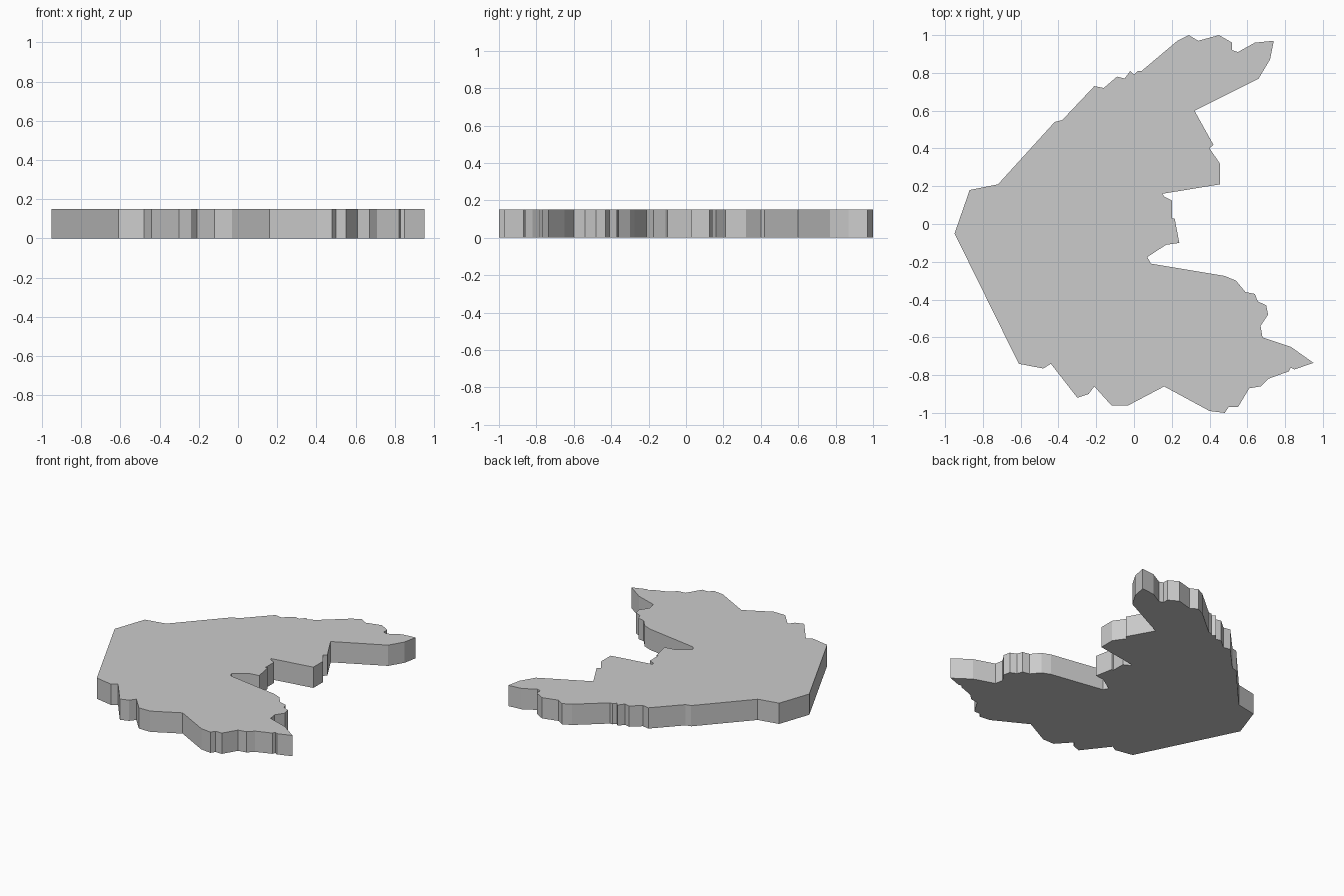
import bpy
import bmesh

if "Cube" in bpy.data.objects:
    bpy.data.objects.remove(bpy.data.objects["Cube"])

THICKNESS = 0.15

# Outline of the slab, clockwise from the leftmost corner
back_edge = [
    (-.95, -.05), (-.87, .18), (-.72, .21), (-.42, .54), (-.38, .55), (-.21, .73),
    (-.16, .72), (-.09, .78), (-.05, .77), (-.02, .81), (0, .79), (.02, .81),
    (.04, .81), (.23, .97), (.29, 1), (.34, .97), (.45, 1), (.52, .96),
    (.52, .92), (.55, .91), (.64, .96), (.74, .97), (.72, .87), (.66, .77),
]
right_notches = [
    (.32, .6), (.42, .42), (.4, .4), (.455, .32), (.455, .21), (.15, .16),
    (.16, .145), (.2, .125), (.2, .03), (.215, .03), (.24, -.1), (.17, -.11),
    (.07, -.175), (.09, -.21), (.48, -.275), (.54, -.3), (.59, -.36), (.64, -.37),
    (.655, -.41), (.7, -.43), (.71, -.48), (.67, -.54), (.68, -.6), (.83, -.65),
]
front_edge = [
    (.95, -.735), (.85, -.77), (.83, -.76), (.82, -.78), (.71, -.82), (.67, -.86),
    (.61, -.87), (.55, -.97), (.5, -.97), (.48, -1), (.4, -.99), (.16, -.86),
    (-.03, -.96), (-.12, -.96), (-.21, -.86), (-.24, -.9), (-.3, -.92), (-.44, -.74),
    (-.48, -.765), (-.61, -.74),
]


def extrude_outline(name, outline, height):
    bm = bmesh.new()
    base = bm.faces.new([bm.verts.new((x, y, 0)) for x, y in outline])
    result = bmesh.ops.extrude_face_region(bm, geom=[base], use_keep_orig=True)
    top = [v for v in result["geom"] if isinstance(v, bmesh.types.BMVert)]
    bmesh.ops.translate(bm, verts=top, vec=(0, 0, height))
    bmesh.ops.recalc_face_normals(bm, faces=bm.faces)
    # Triangulate the two concave caps
    caps = [f for f in bm.faces if len(f.verts) > 4]
    bmesh.ops.triangulate(bm, faces=caps)
    mesh = bpy.data.meshes.new(name)
    bm.to_mesh(mesh)
    bm.free()
    obj = bpy.data.objects.new(name, mesh)
    bpy.context.collection.objects.link(obj)
    return obj


# Flat slab with a jagged outline
extrude_outline("jagged_slab", back_edge + right_notches + front_edge, THICKNESS)
